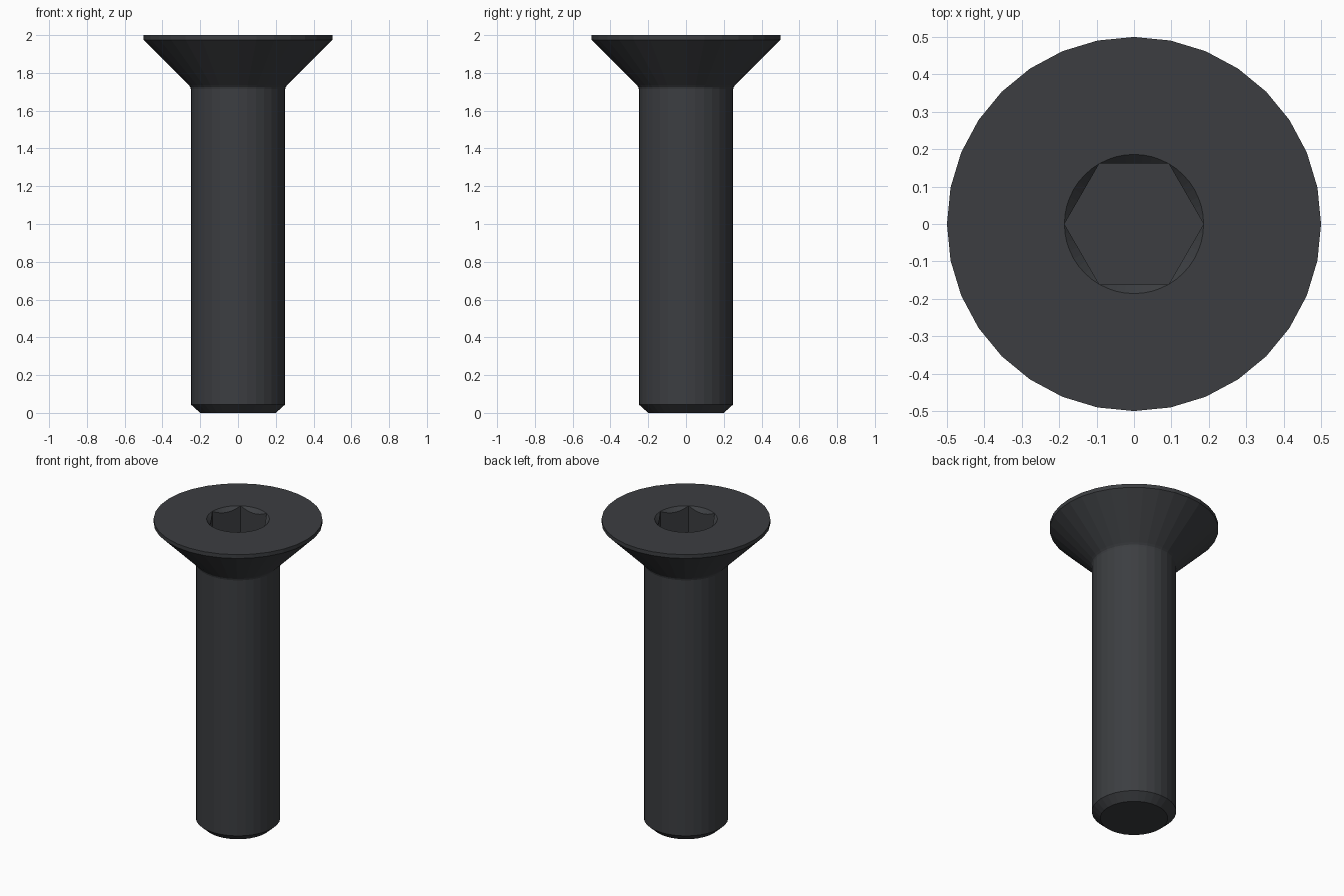
import bpy, bmesh
from math import cos, sin, pi, radians

if "Cube" in bpy.data.objects:
    bpy.data.objects.remove(bpy.data.objects["Cube"])

SIDES = 32          # screw body
STEPS = 48          # socket rim, eight points per hexagon side
HEX_R = 0.186       # socket corner radius
DEPTH = 0.18

bm = bmesh.new()


def ring(points):
    return [bm.verts.new(p) for p in points]


def bridge(a, b):
    n = len(a)
    for i in range(n):
        j = (i + 1) % n
        bm.faces.new((a[i], a[j], b[j], b[i]))


def circle(r, z, n):
    return [(r * cos(2 * pi * i / n), r * sin(2 * pi * i / n), z) for i in range(n)]


# Turned body: chamfered tip, shank, small fillet, countersunk head
profile = [(0.2, 0), (0.25, 0.045), (0.25, 1.715), (0.253, 1.726),
           (0.262, 1.737), (0.5, 1.975), (0.5, 2.0)]
body = [ring(circle(r, z, SIDES)) for r, z in profile]
for a, b in zip(body, body[1:]):
    bridge(a, b)
bm.faces.new(body[0])

# Hex socket: round rim, countersunk scallops, straight walls, flat floor
rim_pts = circle(HEX_R, 2.0, STEPS)
scallop_pts, floor_pts = [], []
for i in range(STEPS):
    a = 2 * pi * i / STEPS
    r = HEX_R * cos(pi / 6) / cos(a % radians(60) - pi / 6) if i % 8 else HEX_R
    x, y = r * cos(a), r * sin(a)
    scallop_pts.append((x, y, 2.0 - (HEX_R - r)))
    floor_pts.append((x, y, 2.0 - DEPTH))
rim, scallop, floor = ring(rim_pts), ring(scallop_pts), ring(floor_pts)
bridge(rim, scallop)
bridge(scallop, floor)
bm.faces.new(floor)

# Flat top between head edge and socket rim
edges = [e for e in bm.edges if e.is_boundary]
bmesh.ops.triangle_fill(bm, edges=edges, use_beauty=True, use_dissolve=False,
                        normal=(0, 0, 1))
bmesh.ops.remove_doubles(bm, verts=bm.verts, dist=0.0001)
bmesh.ops.recalc_face_normals(bm, faces=bm.faces)

mesh = bpy.data.meshes.new("countersunk_screw")
bm.to_mesh(mesh)
bm.free()
screw = bpy.data.objects.new("countersunk_screw", mesh)
bpy.context.collection.objects.link(screw)

# Dark steel
steel = bpy.data.materials.new("dark_steel")
steel.diffuse_color = (0.045, 0.048, 0.053, 1)
steel.use_nodes = True
steel.node_tree.nodes["Principled BSDF"].inputs["Base Color"].default_value = steel.diffuse_color
mesh.materials.append(steel)
